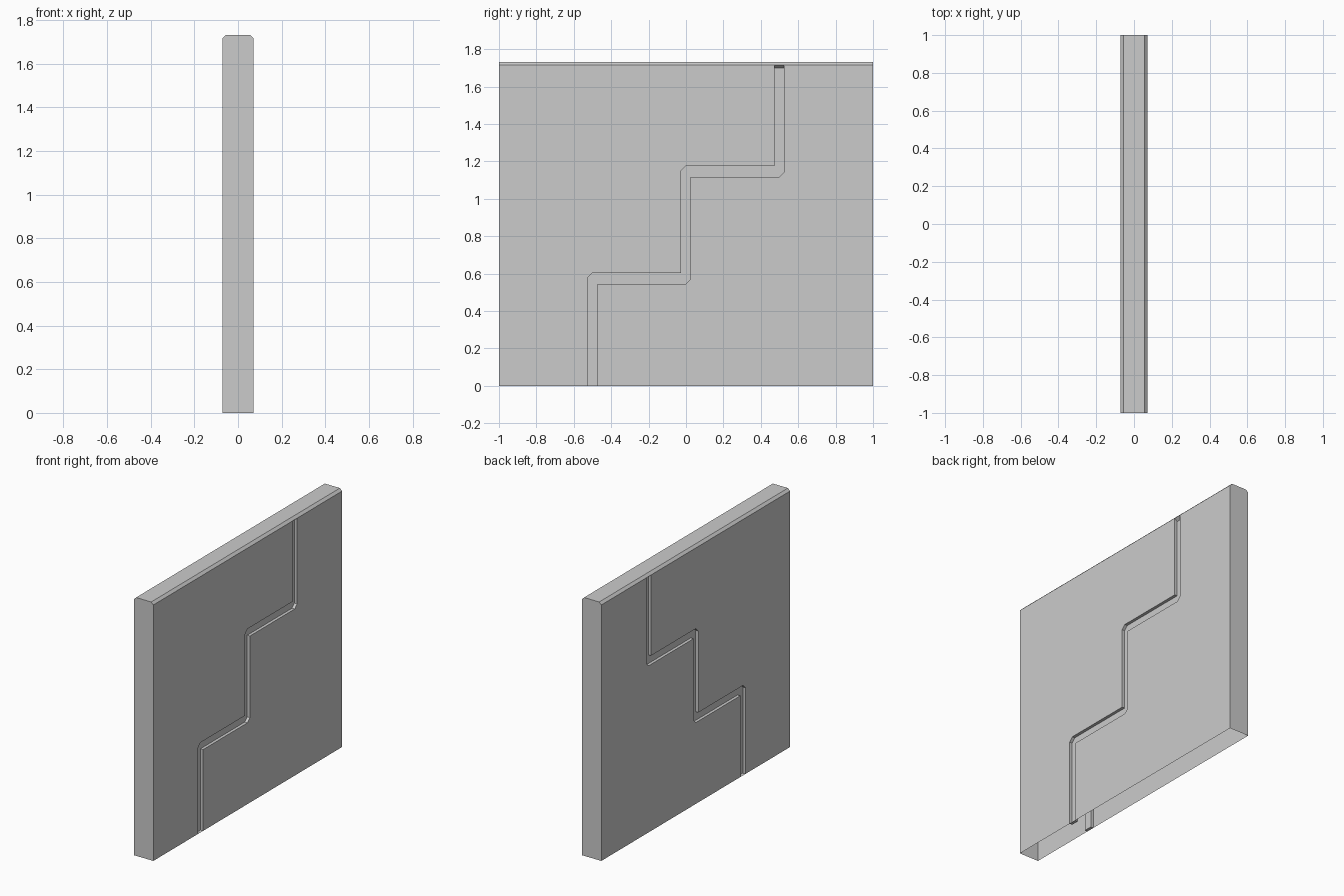
import bpy, bmesh

if "Cube" in bpy.data.objects:
    bpy.data.objects.remove(bpy.data.objects["Cube"])

HX, HY, H = 0.072, 1.0, 1.732      # half thickness, half length, height
C, DEPTH = 0.016, 0.02             # top chamfer, groove depth
ZC = H - C                         # height where the chamfer begins

# Two edges of the stepped groove (y, z), outer corners clipped
left = [(-.527, 0), (-.527, .577), (-.502, .603), (-.027, .603),
        (-.027, 1.15), (-.002, 1.175), (.473, 1.175), (.473, ZC)]
right = [(-.473, 0), (-.473, .545), (-.002, .545), (.023, .57),
         (.023, 1.117), (.498, 1.117), (.523, 1.142), (.523, ZC)]

bm = bmesh.new()


def face(points):
    bm.faces.new([bm.verts.new(p) for p in points])


def inset(path, s):
    """Groove edge pushed inward; its top end slopes down."""
    pts = [(s * (HX - DEPTH), y, z) for y, z in path]
    x, y, z = pts[-1]
    pts[-1] = (x, y, z - 0.017)
    return pts


for s in (1, -1):
    lo = [(s * HX, y, z) for y, z in left]
    ro = [(s * HX, y, z) for y, z in right]
    li, ri = inset(left, s), inset(right, s)
    # side panels either side of the groove
    face([(s * HX, -HY, 0)] + lo + [(s * HX, -HY, ZC)])
    face([(s * HX, HY, 0), (s * HX, HY, ZC)] + ro[::-1])
    # groove floor, walls and end caps
    face(li + ri[::-1])
    for o, i in ((lo, li), (ro, ri)):
        for k in range(len(o) - 1):
            face([o[k], o[k + 1], i[k + 1], i[k]])
    for k in (0, -1):
        face([lo[k], ro[k], ri[k], li[k]])
    # top chamfer, sharing the groove's end points
    face([(s * HX, -HY, ZC), lo[-1], ro[-1], (s * HX, HY, ZC),
          (s * (HX - C), HY, H), (s * (HX - C), -HY, H)])

# End walls and top; the underside stays open
for y in (-HY, HY):
    face([(-HX, y, 0), (HX, y, 0), (HX, y, ZC), (HX - C, y, H),
          (C - HX, y, H), (-HX, y, ZC)])
face([(x, y, H) for x, y in ((C - HX, -HY), (HX - C, -HY),
                             (HX - C, HY), (C - HX, HY))])

bmesh.ops.remove_doubles(bm, verts=bm.verts, dist=1e-5)
bmesh.ops.recalc_face_normals(bm, faces=bm.faces)
mesh = bpy.data.meshes.new("grooved_wall_panel")
bm.to_mesh(mesh)
bm.free()
panel = bpy.data.objects.new("grooved_wall_panel", mesh)
bpy.context.collection.objects.link(panel)
